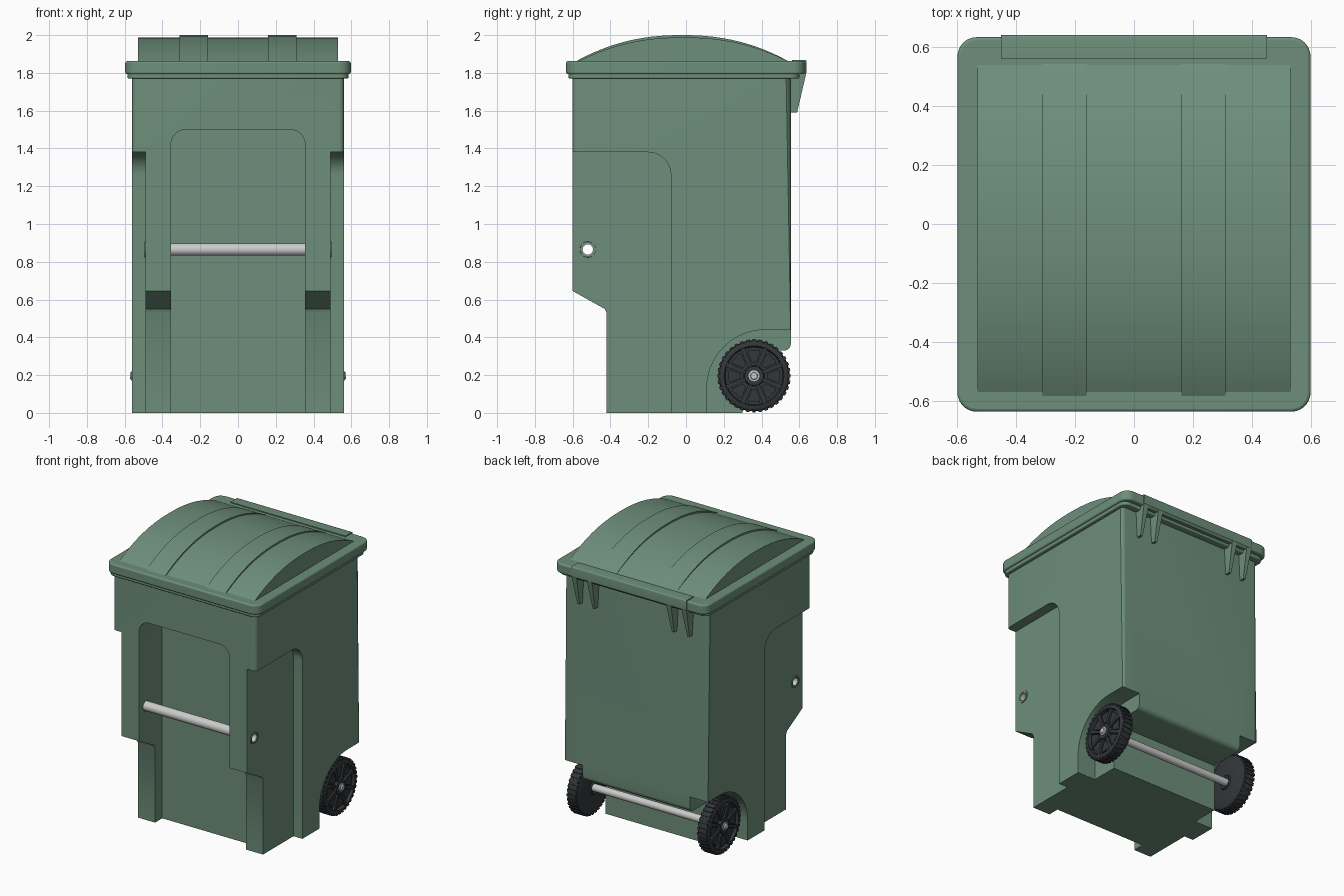
import bpy, bmesh
from math import pi, sin, cos, radians
from mathutils import Matrix, Vector

if "Cube" in bpy.data.objects:
    bpy.data.objects.remove(bpy.data.objects["Cube"])


def material(name, rgb):
    m = bpy.data.materials.new(name)
    m.diffuse_color = (*rgb, 1)
    m.use_nodes = True
    m.node_tree.nodes["Principled BSDF"].inputs["Base Color"].default_value = m.diffuse_color
    return m


GREEN = material("green_plastic", (0.155, 0.275, 0.197))
BLACK = material("dark_rubber", (0.032, 0.038, 0.042))


def finish(name, bm, mat=None):
    bmesh.ops.recalc_face_normals(bm, faces=bm.faces)
    me = bpy.data.meshes.new(name)
    bm.to_mesh(me)
    bm.free()
    ob = bpy.data.objects.new(name, me)
    bpy.context.collection.objects.link(ob)
    if mat:
        me.materials.append(mat)
    return ob


def arc(cx, cy, r, a0, a1, n=10):
    return [(cx + r * cos(radians(a0 + (a1 - a0) * i / n)),
             cy + r * sin(radians(a0 + (a1 - a0) * i / n))) for i in range(n + 1)]


def add_prism(bm, pts, axis, lo, hi):
    place = {'x': lambda a, b, h: (h, a, b), 'y': lambda a, b, h: (a, h, b),
             'z': lambda a, b, h: (a, b, h)}[axis]
    rings = [[bm.verts.new(place(a, b, h)) for a, b in pts] for h in (lo, hi)]
    n = len(pts)
    bm.faces.new(rings[0])
    bm.faces.new(rings[1])
    for i in range(n):
        j = (i + 1) % n
        bm.faces.new((rings[0][i], rings[0][j], rings[1][j], rings[1][i]))


def prism(name, pts, axis, spans, mat=None):
    bm = bmesh.new()
    for lo, hi in spans:
        add_prism(bm, pts, axis, lo, hi)
    return finish(name, bm, mat)


def mirrored(lo, hi):
    return [(lo, hi), (-hi, -lo)]


def cut(target, cutter):
    cutter.hide_render = True
    mod = target.modifiers.new("cut", 'BOOLEAN')
    mod.operation, mod.solver, mod.object = 'DIFFERENCE', 'EXACT', cutter
    bpy.context.view_layer.objects.active = target
    bpy.ops.object.modifier_apply(modifier=mod.name)
    bpy.data.objects.remove(cutter)


def lathe(name, profile, y, z, mat=None, steps=48):
    """Closed (x, radius) profile turned about an axle line parallel to x."""
    bm = bmesh.new()
    rings = [[bm.verts.new((x, y + r * cos(2 * pi * k / steps), z + r * sin(2 * pi * k / steps)))
              for k in range(steps)] for x, r in profile]
    for i, ring in enumerate(rings):
        nxt = rings[(i + 1) % len(rings)]
        for k in range(steps):
            m = (k + 1) % steps
            bm.faces.new((ring[k], ring[m], nxt[m], nxt[k]))
    return finish(name, bm, mat)


# Bin body: side profile with rounded vertical corners
bm = bmesh.new()
add_prism(bm, [(-.60, 1.78), (-.60, .645), (-.43, .55), (-.42, .53), (-.42, 0), (.30, 0), (.30, .33)]
          + arc(.52, .365, .035, -90, 0, 6) + [(.555, 1.78)], 'x', -.56, .56)
corners = [e for e in bm.edges if all(abs(abs(v.co.x) - .56) < 1e-4 for v in e.verts)
           and abs(e.verts[0].co.z - e.verts[1].co.z) > 1
           and abs(e.verts[0].co.y - e.verts[1].co.y) < 1e-4]
bmesh.ops.bevel(bm, geom=corners, offset=.025, segments=5, profile=.5, affect='EDGES')
body = finish("bin_body", bm, GREEN)

# Recesses: front panel, side grips, wheel wells, handle hole
cut(body, prism("front_cutter", [(-.355, -.1), (.355, -.1)] + arc(.275, 1.42, .08, 0, 90)
                + arc(-.275, 1.42, .08, 90, 180), 'y', [(-.8, -.34)]))
cut(body, prism("side_cutter", [(-.8, -.1), (-.08, -.1)] + arc(-.20, 1.26, .12, 0, 90)
                + [(-.8, 1.38)], 'x', mirrored(.49, .8)))
cut(body, prism("well_cutter", [(.8, -.1), (.11, -.1)] + arc(.42, .13, .31, 180, 90, 16)
                + [(.8, .44)], 'x', mirrored(.42, .8)))
cut(body, prism("hole_cutter", arc(-.52, .865, .036, 0, 345, 23), 'x', [(-.8, .8)]))


# Stepped lid rim
def slab(name, w, y0, y1, z0, z1, r):
    a, b = w - r, y1 - r
    c = y0 + r
    pts = arc(a, b, r, 0, 90) + arc(-a, b, r, 90, 180) + arc(-a, c, r, 180, 270) + arc(a, c, r, 270, 360)
    ob = prism(name, pts, 'z', [(z0, z1)], GREEN)
    mod = ob.modifiers.new("soft_edge", 'BEVEL')
    mod.width, mod.segments, mod.angle_limit = min(.01, (z1 - z0) / 4), 3, radians(50)
    return ob


slab("body_lip", .585, -.622, .60, 1.77, 1.796, .05)
slab("lid_rim", .597, -.635, .632, 1.793, 1.862, .065)


# Domed lid and its two raised bands
def dome(y0, y1, h, n=32):
    mid, half = (y0 + y1) / 2, (y1 - y0) / 2
    top = []
    for i in range(n + 1):
        t = -cos(pi * i / n)
        top.append((mid + half * t, 1.86 + h * (1 - abs(t) ** 2.25)))
    return [(y0, 1.84)] + top + [(y1, 1.84)]


prism("lid_dome", dome(-.572, .542, .128), 'x', [(-.53, .53)], GREEN)
prism("lid_bands", dome(-.585, .545, .14), 'x', mirrored(.16, .31), GREEN)

# Rear hinge bar with tapered fins
prism("hinge_bar", [(.56, 1.79), (.625, 1.785), (.638, 1.80)] + arc(.63, 1.86, .009, 0, 90, 4)
      + [(.56, 1.869)], 'x', [(-.45, .45)], GREEN)
bm = bmesh.new()
for x in (-.43, -.31, .31, .43):
    rings = []
    for y0, y1, z, w in ((.55, .637, 1.80, .02), (.55, .588, 1.59, .009)):
        rings.append([bm.verts.new((x + s * w, y, z)) for s, y in ((-1, y0), (1, y0), (1, y1), (-1, y1))])
    bm.faces.new(rings[0])
    bm.faces.new(rings[1])
    for i in range(4):
        j = (i + 1) % 4
        bm.faces.new((rings[0][i], rings[0][j], rings[1][j], rings[1][i]))
finish("hinge_fins", bm, GREEN)

# Hollow front grab bar with a collar ring on each side
lathe("grab_bar", [(-.49, .033), (.49, .033), (.49, .027), (-.49, .027)], -.52, .865, steps=32)
for s, side in ((1, "right"), (-1, "left")):
    lathe(side + "_bar_collar", [(s * .485, .043), (s * .495, .041), (s * .495, .031), (s * .485, .031)],
          -.52, .865, GREEN, 32)

# Axle and wheels
WY, WZ = .36, .196
lathe("axle", [(-.56, 0.001), (-.56, .026), (.56, .026), (.56, .001)], WY, WZ, steps=24)
for s, side in ((1, "right"), (-1, "left")):
    lathe(side + "_wheel", [(s * x, r) for x, r in (
        (.465, .027), (.455, .045), (.465, .05), (.465, .168), (.472, .182), (.485, .188), (.535, .188),
        (.548, .182), (.554, .17), (.554, .158), (.532, .152), (.532, .055), (.555, .05), (.555, .024))],
        WY, WZ, BLACK)
    lathe(side + "_axle_cap", [(s * x, r) for x, r in (
        (.55, .001), (.55, .029), (.562, .029), (.564, .02), (.572, .017), (.572, .001))], WY, WZ, steps=16)

    # Spokes, raised panels between them, and tread blocks
    def ring_of(name, count, pts, x0, x1, offset=0):
        bm = bmesh.new()
        for k in range(count):
            a = 2 * pi * (k + offset) / count
            add_prism(bm, [(WY + r * cos(a) - t * sin(a), WZ + r * sin(a) + t * cos(a)) for r, t in pts],
                      'x', s * x0, s * x1)
        finish(side + name, bm, BLACK)

    ring_of("_wheel_spokes", 8, [(.045, -.009), (.157, -.013), (.157, .013), (.045, .009)], .525, .55, .5)
    ring_of("_wheel_panels", 8, [(.07, -.012), (.125, -.034), (.14, -.028), (.135, 0),
                                 (.14, .028), (.125, .034), (.07, .012)], .525, .542)
    ring_of("_wheel_tread", 36, [(.175, -.010), (.194, -.009), (.194, .009), (.175, .010)], .475, .546)

# Smooth shading with crisp edges
bpy.ops.object.select_all(action='SELECT')
bpy.context.view_layer.objects.active = body
bpy.ops.object.shade_smooth_by_angle(angle=radians(30))
